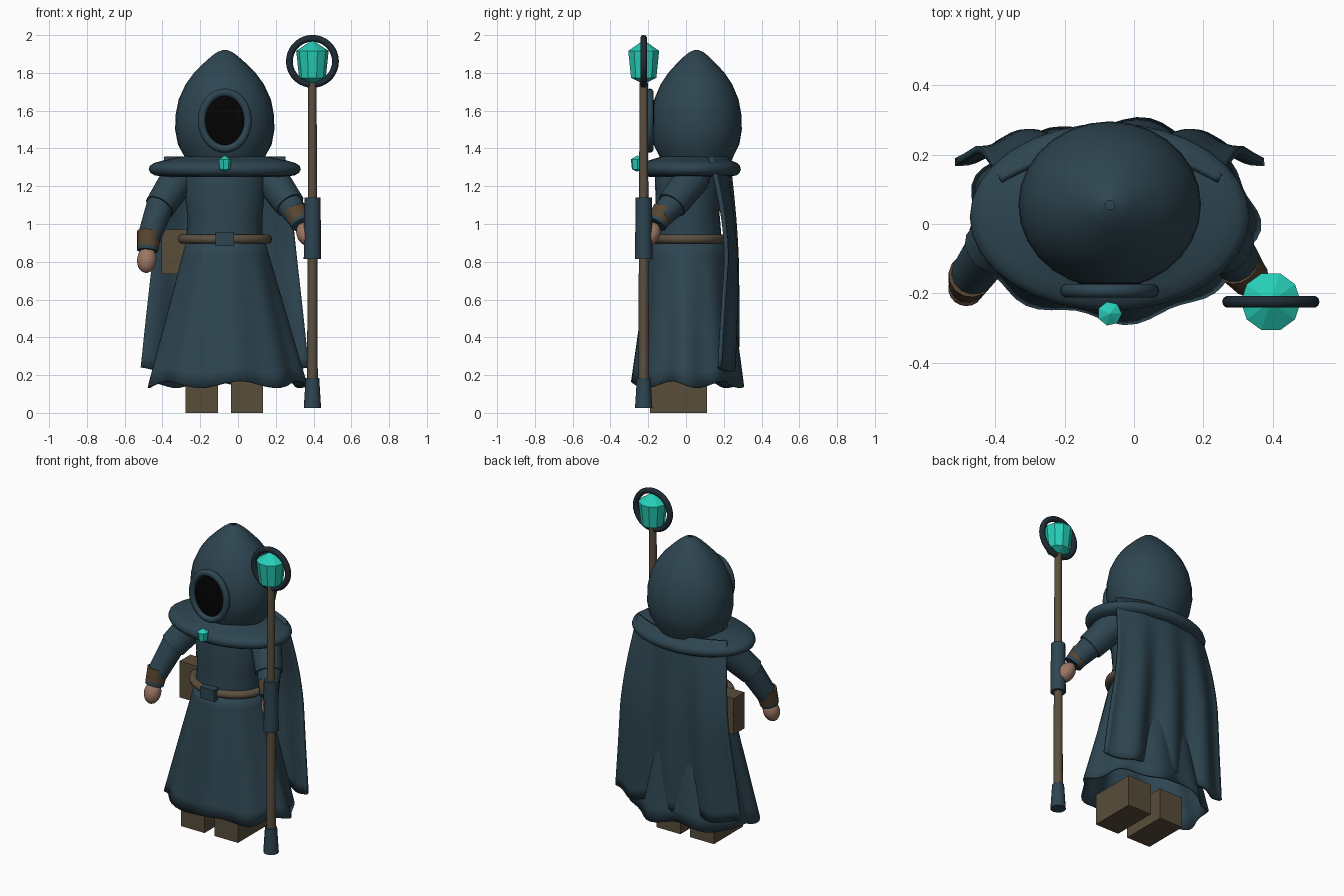
import bpy, bmesh, math
from mathutils import Vector

if "Cube" in bpy.data.objects:
    bpy.data.objects.remove(bpy.data.objects["Cube"])

CX = -0.07  # body centre line


def material(name, rgb):
    m = bpy.data.materials.new(name)
    m.diffuse_color = (*rgb, 1)
    m.use_nodes = True
    m.node_tree.nodes["Principled BSDF"].inputs["Base Color"].default_value = m.diffuse_color
    return m


CLOTH = material("slate blue cloth", (0.027, 0.060, 0.082))
DARK = material("dark ring blue", (0.013, 0.024, 0.034))
BROWN = material("boot brown", (0.098, 0.074, 0.042))
WOOD = material("staff wood", (0.105, 0.078, 0.050))
LEATHER = material("cuff leather", (0.095, 0.060, 0.030))
SKIN = material("skin", (0.33, 0.18, 0.125))
TEAL = material("teal crystal", (0.02, 0.62, 0.48))
BLACK = material("shadow black", (0.001, 0.001, 0.001))


def finish(name, bm, mat, smooth=40):
    bmesh.ops.recalc_face_normals(bm, faces=bm.faces)
    me = bpy.data.meshes.new(name)
    bm.to_mesh(me)
    bm.free()
    me.materials.append(mat)
    ob = bpy.data.objects.new(name, me)
    bpy.context.collection.objects.link(ob)
    if smooth:
        bpy.ops.object.select_all(action='DESELECT')
        ob.select_set(True)
        bpy.context.view_layer.objects.active = ob
        bpy.ops.object.shade_smooth_by_angle(angle=math.radians(smooth))
    return ob


def grid(name, rows, mat, wrap=True, caps=False, close=False, smooth=40):
    """Skin a list of point rows; wrap joins row ends, close joins last row to first."""
    bm = bmesh.new()
    vs = [[bm.verts.new(p) for p in r] for r in rows]
    n = len(rows[0])
    pairs = list(zip(vs, vs[1:])) + ([(vs[-1], vs[0])] if close else [])
    for a, b in pairs:
        for i in range(n if wrap else n - 1):
            j = (i + 1) % n
            bm.faces.new((a[i], a[j], b[j], b[i]))
    if caps:
        bm.faces.new(vs[0])
        bm.faces.new(vs[-1])
    return finish(name, bm, mat, smooth)


def loft(name, cx, cy, rings, mat, n=28, **kw):
    """Stack of horizontal ellipses given as (z, rx, ry)."""
    ang = [2 * math.pi * i / n for i in range(n)]
    return grid(name, [[(cx + rx * math.cos(a), cy + ry * math.sin(a), z) for a in ang]
                       for z, rx, ry in rings], mat, **kw)


def box(name, lo, hi, mat):
    bm = bmesh.new()
    bmesh.ops.create_cube(bm, size=1)
    for v in bm.verts:
        v.co = [lo[k] + (v.co[k] + 0.5) * (hi[k] - lo[k]) for k in range(3)]
    return finish(name, bm, mat, 0)


def limb(name, a, b, r1, r2, mat, n=14):
    a, b = Vector(a), Vector(b)
    bm = bmesh.new()
    bmesh.ops.create_cone(bm, cap_ends=True, segments=n, radius1=r1, radius2=r2, depth=(b - a).length)
    q = (b - a).to_track_quat('Z', 'Y')
    for v in bm.verts:
        v.co = q @ v.co + (a + b) / 2
    return finish(name, bm, mat)


def ball(name, c, r, mat, axis=(0, 0, 1)):
    bm = bmesh.new()
    bmesh.ops.create_uvsphere(bm, u_segments=18, v_segments=12, radius=1)
    q = Vector(axis).to_track_quat('Z', 'Y')
    for v in bm.verts:
        v.co = q @ Vector([v.co[k] * r[k] for k in range(3)]) + Vector(c)
    return finish(name, bm, mat)


def ring(name, c, rx, ry, minor, mat, upright=False, n=36, m=10):
    """Oval torus, flat or standing in the front plane."""
    rows = []
    for i in range(n):
        a = 2 * math.pi * i / n
        row = []
        for j in range(m):
            b = 2 * math.pi * j / m
            k = minor * math.cos(b)
            p, q, h = (rx + k) * math.cos(a), (ry + k) * math.sin(a), minor * math.sin(b)
            row.append(Vector(c) + Vector((p, h, q) if upright else (p, q, h)))
        rows.append(row)
    return grid(name, rows, mat, close=True, smooth=60)


# hood with a tiny open tip
loft("hood", CX, 0.055, [(z, r, r * 0.915) for z, r in (
    (1.30, 0.19), (1.36, 0.215), (1.42, 0.248), (1.50, 0.263), (1.58, 0.26), (1.66, 0.244),
    (1.74, 0.207), (1.80, 0.163), (1.85, 0.113), (1.89, 0.068), (1.91, 0.04), (1.92, 0.014))],
    CLOTH, smooth=60)

# face opening: rim and dark hollow
ring("face_rim", (CX, -0.192, 1.547), 0.122, 0.149, 0.021, CLOTH, upright=True)
ball("face_shadow", (CX, -0.185, 1.547), (0.118, 0.022, 0.145), BLACK)

# mantle collar
loft("collar", CX, 0.02, [(z, 0.403 * s, 0.27 * s) for z, s in (
    (1.27, 0.55), (1.25, 0.80), (1.258, 0.92), (1.27, 0.975), (1.29, 1.0), (1.308, 0.985),
    (1.323, 0.93), (1.335, 0.82), (1.358, 0.55))], CLOTH, n=32, close=True, smooth=60)

# torso
loft("torso", CX, 0.01, [(0.86, 0.205, 0.185), (0.93, 0.20, 0.178), (1.05, 0.20, 0.168),
                         (1.24, 0.22, 0.175), (1.30, 0.20, 0.16)], CLOTH, caps=True)

# flared skirt with folds that grow toward the hem
rows = []
N = 72
for k in range(11):
    t = k / 10
    row = []
    for i in range(N):
        a = 2 * math.pi * i / N
        fold = 0.013 * t * math.cos(9 * a + 0.6) + 0.006 * t * math.cos(5 * a)
        rx, ry = 0.203 + 0.207 * t + fold, 0.183 + 0.098 * t ** 0.9 + fold
        z = 0.91 - 0.76 * t + 0.018 * t * t * math.cos(6 * a + 2)
        row.append((CX + 0.004 + rx * math.cos(a), 0.01 + ry * math.sin(a), z))
    rows.append(row)
skirt = grid("skirt", rows, CLOTH, smooth=60)

# cape: the skirt shows through its inner folds near the hem
rows = []
for k in range(19):
    t = k / 18
    row = []
    for i in range(49):
        u = -1 + i / 24
        x = (0.315 + 0.13 * t ** 0.9) * u
        top = 0.222 - 0.095 * u * u
        bow = math.sin(math.pi / 2 * min(1, t / 0.5)) - 0.35 * max(0, t - 0.5) * 2
        lift = 0.03 + 0.062 * abs(u) ** 1.5                     # sides swing further back
        fold = 0.027 * min(1, t * 1.3) * math.cos(2 * math.pi * u / 0.62) * (1 - 0.6 * u ** 6)
        z = 1.355 - t * (1.125 + 0.012 * math.cos(9 * u))
        row.append((CX + x, top + lift * bow + fold, z))
    rows.append(row)
cape = grid("cape", rows, CLOTH, wrap=False, smooth=60)

for ob, th in ((skirt, 0.012), (cape, 0.022)):
    s = ob.modifiers.new("thickness", 'SOLIDIFY')
    s.thickness, s.offset = th, 0

# belt, buckle and pouch
ring("belt", (CX, 0.012, 0.92), 0.226, 0.182, 0.025, WOOD)
box("buckle", (-0.12, -0.218, 0.883), (-0.02, -0.17, 0.957), CLOTH)
box("pouch", (-0.405, -0.02, 0.735), (-0.27, 0.09, 0.97), BROWN)

# boots
for side, x in (("left", -0.277), ("right", -0.037)):
    box(side + "_boot", (x, -0.19, 0), (x + 0.17, 0.11, 0.20), BROWN)

# arms: shoulder, elbow, wrist, hand centre
ARMS = {
    "left": ((-0.31, 0.04, 1.25), (-0.415, -0.075, 1.09), (-0.472, -0.155, 0.93), (-0.483, -0.185, 0.81)),
    "right": ((0.17, 0.04, 1.25), (0.275, -0.075, 1.10), (0.312, -0.13, 1.045), (0.362, -0.19, 0.945)),
}
for side, pts in ARMS.items():
    sh, el, wr, ha = map(Vector, pts)
    d = (ha - wr).normalized()
    ball(side + "_shoulder", sh, (0.09, 0.09, 0.09), CLOTH)
    limb(side + "_upper_sleeve", sh, el, 0.095, 0.082, CLOTH)
    limb(side + "_lower_sleeve", el - (wr - el).normalized() * 0.03, wr + d * 0.01, 0.074, 0.062, CLOTH)
    c = wr + d * (0.055 if side == "left" else 0.04)
    limb(side + "_cuff", wr - d * 0.03, c, 0.065, 0.058, LEATHER)
    limb(side + "_cuff_band", c, c + d * 0.02, 0.058, 0.056, CLOTH)
    ball(side + "_hand", ha, (0.052, 0.05, 0.07), SKIN, d)

# staff with grip and foot
SX, SY = 0.394, -0.224
for name, r0, r1, z0, z1, mat in (
        ("staff_shaft", 0.029, 0.022, 0.04, 1.75, WOOD), ("staff_grip", 0.046, 0.043, 0.815, 1.14, CLOTH),
        ("staff_foot", 0.046, 0.036, 0.025, 0.185, CLOTH)):
    limb(name, (SX, SY, z0), (SX, SY, z1), r0, r1, mat, 12)
ring("staff_ring", (SX, SY, 1.861), 0.122, 0.122, 0.018, DARK, upright=True)


# faceted crystals on the staff and the collar
def crystal(name, c, r, h, n):
    loft(name, c[0], c[1], [(c[2] + h * z, r * s, r * s) for z, s in
                            ((-0.5, 0.02), (-0.36, 0.82), (0.26, 1.0), (0.5, 0.02))],
         TEAL, n=n, caps=True, smooth=0)


crystal("staff_crystal", (SX, SY, 1.857), 0.086, 0.23, 10)
crystal("collar_crystal", (CX, -0.258, 1.32), 0.035, 0.085, 7)
